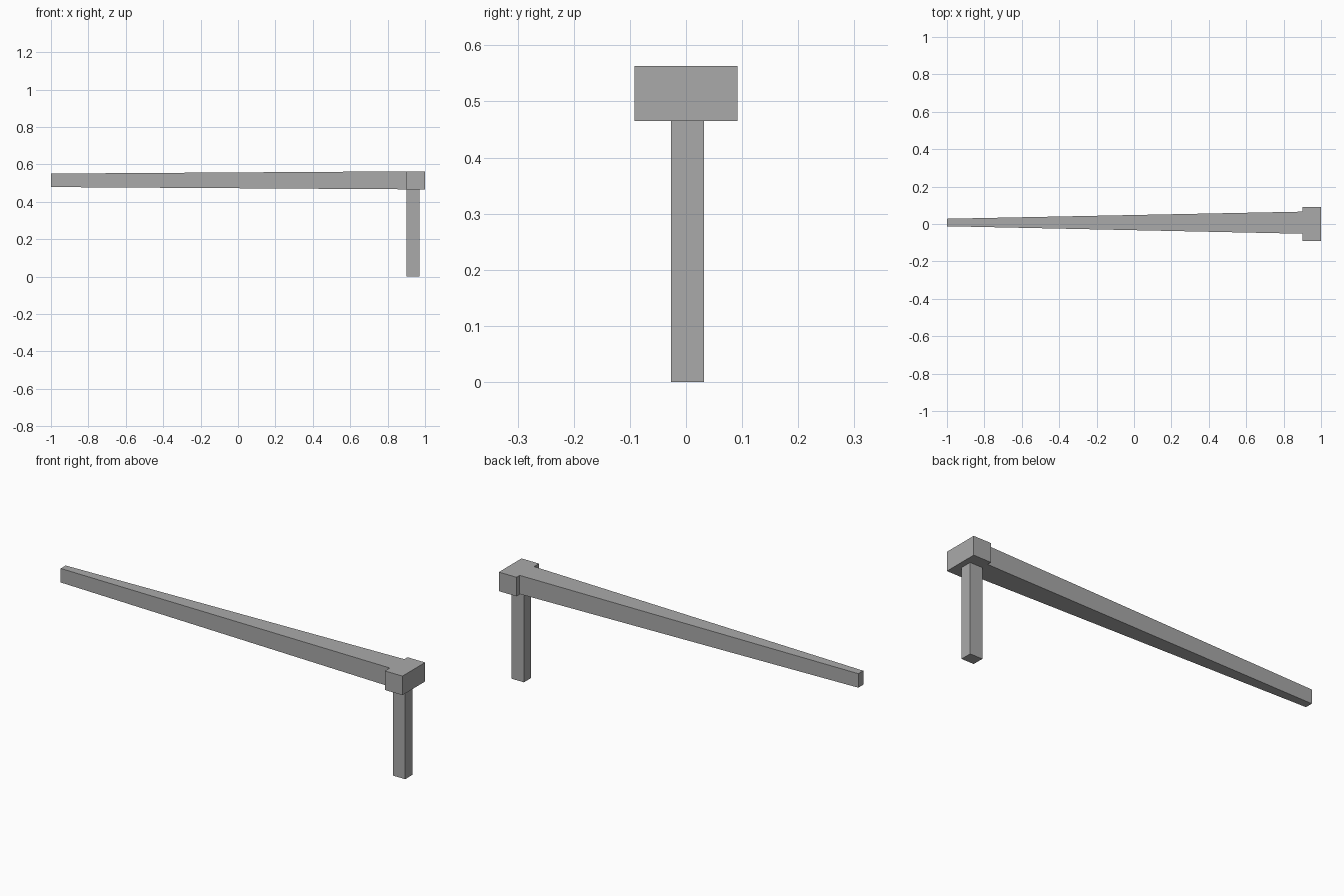
import bpy
import bmesh

cube = bpy.data.objects.get("Cube")
if cube:
    bpy.data.objects.remove(cube, do_unlink=True)

grey = bpy.data.materials.new("plain grey")
grey.use_nodes = True
colour = (0.4, 0.4, 0.4, 1)
grey.diffuse_color = colour
grey.node_tree.nodes["Principled BSDF"].inputs["Base Color"].default_value = colour


def bar(name, x, start, end=None):
    """Box along x; start and end are (y low, y high, z low, z high) sections."""
    bm = bmesh.new()
    bmesh.ops.create_cube(bm, size=1)
    for v in bm.verts:
        section = (end or start) if v.co.x > 0 else start
        v.co = (x[v.co.x > 0], section[v.co.y > 0], section[2 + (v.co.z > 0)])
    mesh = bpy.data.meshes.new(name)
    bm.to_mesh(mesh)
    bm.free()
    mesh.materials.append(grey)
    obj = bpy.data.objects.new(name, mesh)
    bpy.context.collection.objects.link(obj)
    return obj


# Long tapered arm, thin at the free end
bar("tapered_arm", (-1, 0.9), (-0.012, 0.028, 0.479, 0.551), (-0.052, 0.066, 0.467, 0.563))
# Wide block joining arm and post
bar("head_block", (0.9, 1), (-0.092, 0.092, 0.465, 0.563))
# Upright post
bar("post", (0.9, 0.97), (-0.027, 0.032, 0, 0.465))
